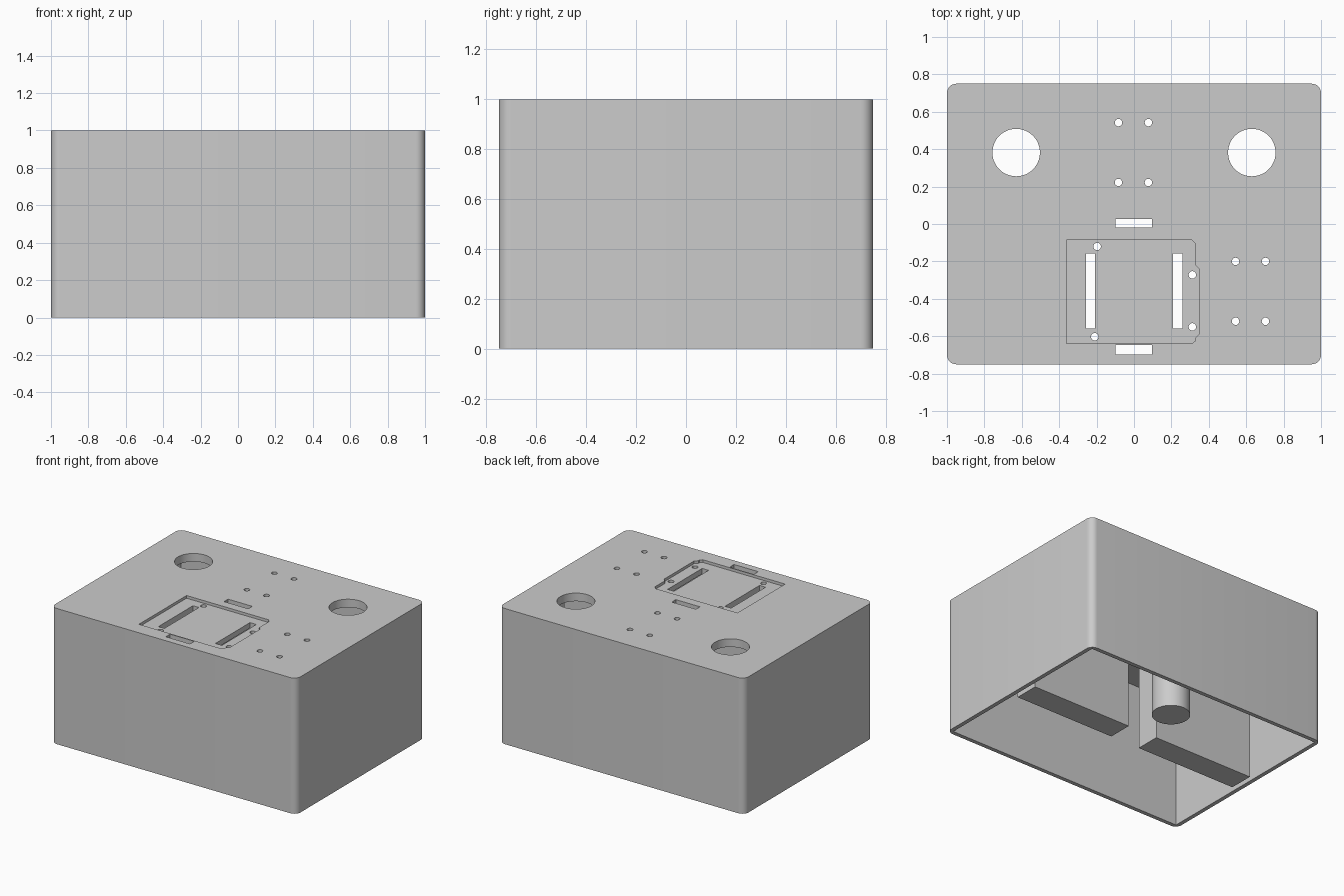
import bpy, bmesh, math

if "Cube" in bpy.data.objects:
    bpy.data.objects.remove(bpy.data.objects["Cube"])

grey = bpy.data.materials.new("light grey plastic")
grey.diffuse_color = (0.6, 0.6, 0.6, 1)
grey.use_nodes = True
grey.node_tree.nodes["Principled BSDF"].inputs["Base Color"].default_value = grey.diffuse_color


def prism(name, pts, z0, z1):
    """Extrude a counter-clockwise outline from z0 to z1."""
    bm = bmesh.new()
    face = bm.faces.new([bm.verts.new((x, y, z0)) for x, y in pts])
    top = bmesh.ops.extrude_face_region(bm, geom=[face])
    verts = [g for g in top["geom"] if isinstance(g, bmesh.types.BMVert)]
    bmesh.ops.translate(bm, vec=(0, 0, z1 - z0), verts=verts)
    bmesh.ops.recalc_face_normals(bm, faces=bm.faces)
    mesh = bpy.data.meshes.new(name)
    bm.to_mesh(mesh)
    bm.free()
    ob = bpy.data.objects.new(name, mesh)
    bpy.context.collection.objects.link(ob)
    mesh.materials.append(grey)
    return ob


def rect(x0, x1, y0, y1):
    return [(x0, y0), (x1, y0), (x1, y1), (x0, y1)]


def circle(cx, cy, r, n):
    return [(cx + r * math.cos(math.tau * i / n), cy + r * math.sin(math.tau * i / n))
            for i in range(n)]


def rounded_rect(hx, hy, r, n=8):
    pts = []
    for k, (sx, sy) in enumerate([(1, 1), (-1, 1), (-1, -1), (1, -1)]):
        for i in range(n + 1):
            a = math.pi / 2 * (k + i / n)
            pts.append((sx * (hx - r) + r * math.cos(a), sy * (hy - r) + r * math.sin(a)))
    return pts


def activate(ob):
    bpy.ops.object.select_all(action='DESELECT')
    ob.select_set(True)
    bpy.context.view_layer.objects.active = ob


def cut(target, pts, z0, z1):
    cutter = prism("cutter", pts, z0, z1)
    cutter.hide_render = True
    mod = target.modifiers.new("cut", 'BOOLEAN')
    mod.operation = 'DIFFERENCE'
    mod.solver = 'EXACT'
    mod.object = cutter
    activate(target)
    bpy.ops.object.modifier_apply(modifier=mod.name)
    bpy.data.objects.remove(cutter)


WALL, CEILING = 0.03, 0.94

# Open-bottomed enclosure with rounded upright edges
box = prism("enclosure", rounded_rect(1, 0.75, 0.05), 0, 1)
cut(box, rect(-1 + WALL, 1 - WALL, -0.75 + WALL, 0.75 - WALL), -0.1, CEILING)

# Shallow circuit board recess in the lid
cut(box, [(-0.36, -0.64), (0.31, -0.64), (0.327, -0.625), (0.327, -0.61), (0.347, -0.59),
          (0.347, -0.24), (0.327, -0.22), (0.327, -0.105), (0.307, -0.085), (-0.36, -0.085)],
    0.98, 1.1)

# Two large round openings
for x in (-0.63, 0.63):
    cut(box, circle(x, 0.382, 0.127, 48), 0.9, 1.1)

# Cable and strap slots
for r in ((-0.257, -0.208, -0.56, -0.157), (0.208, 0.26, -0.56, -0.157),
          (-0.1, 0.097, -0.02, 0.027), (-0.1, 0.097, -0.698, -0.648)):
    cut(box, rect(*r), 0.9, 1.1)

# Screw holes: board mounts and two square groups
holes = [(-0.197, -0.12), (0.312, -0.272), (0.312, -0.55), (-0.21, -0.603)]
holes += [(x, y) for x in (-0.083, 0.077) for y in (0.222, 0.542)]
holes += [(x, y) for x in (0.543, 0.703) for y in (-0.2, -0.52)]
for x, y in holes:
    cut(box, circle(x, y, 0.02, 20), 0.9, 1.1)

# Inner support blocks, either side of the centre gap
for side, x0, x1 in (("left", -0.935, -0.12), ("right", 0.12, 0.935)):
    prism(side + "_support_block", rect(x0, x1, -0.093, 0.088), 0, CEILING + 0.01)

# Round support post
post = prism("support_post", circle(0, 0.384, 0.128, 48), 0, CEILING + 0.01)

for ob in (box, post):
    activate(ob)
    bpy.ops.object.shade_smooth_by_angle(angle=math.radians(30))
